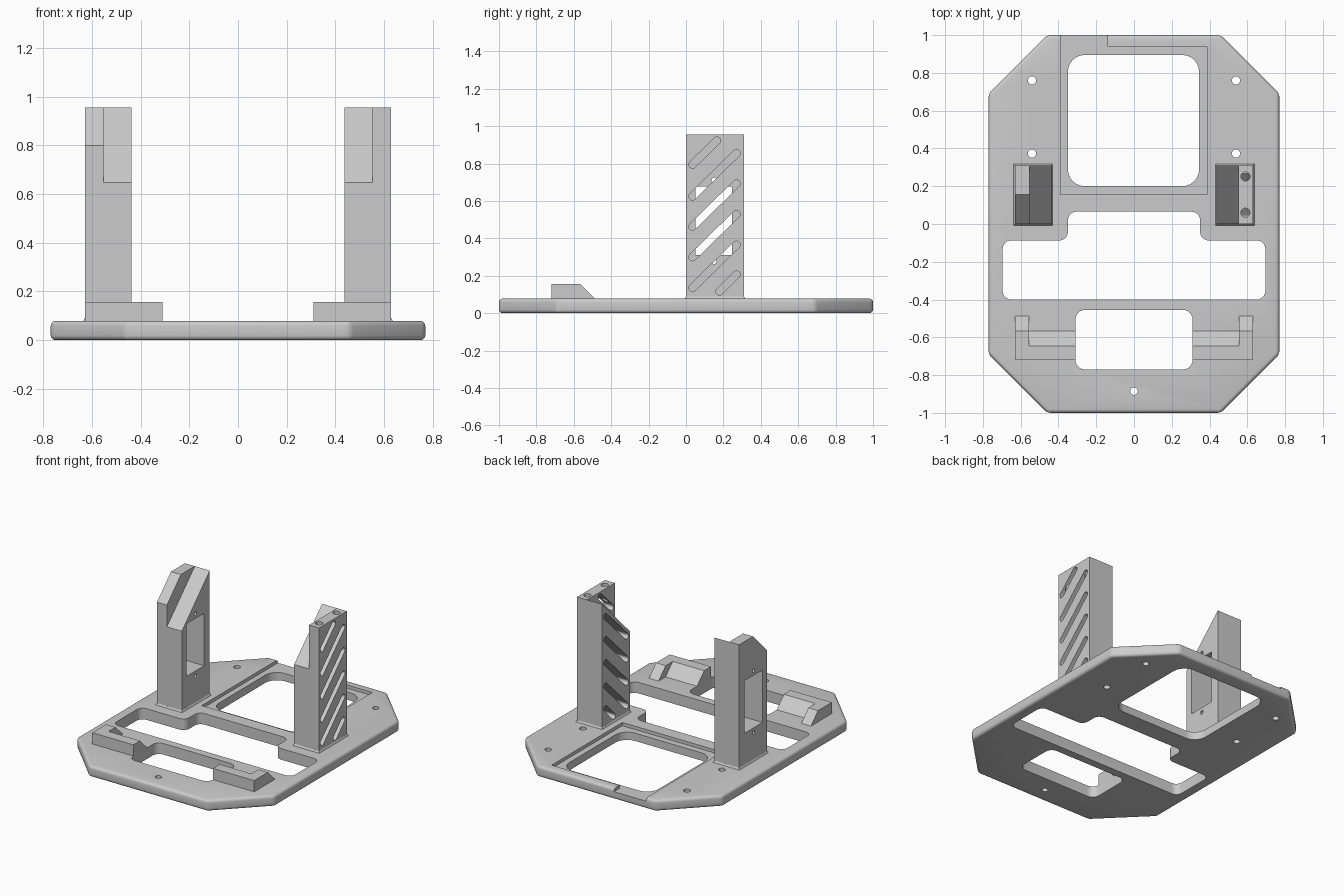
import bpy, bmesh, math
from mathutils import Vector

cube = bpy.data.objects.get("Cube")
if cube:
    bpy.data.objects.remove(cube, do_unlink=True)

grey = bpy.data.materials.new("light grey")
grey.use_nodes = True
COLOUR = (0.6, 0.6, 0.6, 1)
grey.diffuse_color = COLOUR
grey.node_tree.nodes["Principled BSDF"].inputs["Base Color"].default_value = COLOUR

TOP = 0.078       # plate thickness
SEAT = 0.072      # parts sink slightly into the plate


def prism(name, pts, axis, lo, hi, bevel=0, taper=0):
    """Extrude a 2D outline along x (points are y, z) or z (points are x, y)."""
    bm = bmesh.new()
    place = (lambda p, d: (d, p[0], p[1])) if axis == "x" else (lambda p, d: (p[0], p[1], d))
    face = bm.faces.new([bm.verts.new(place(p, lo)) for p in pts])
    ext = bmesh.ops.extrude_face_region(bm, geom=[face])
    moved = [v for v in ext["geom"] if isinstance(v, bmesh.types.BMVert)]
    bmesh.ops.translate(bm, verts=moved, vec=place((0, 0), hi - lo))
    if taper:
        mid = sum((v.co for v in moved), Vector()) / len(moved)
        for v in moved:
            for i in (0, 1):
                v.co[i] -= math.copysign(taper, v.co[i] - mid[i])
    bmesh.ops.recalc_face_normals(bm, faces=bm.faces)
    if bevel:
        bmesh.ops.bevel(bm, geom=bm.edges[:], offset=bevel, segments=4,
                        profile=0.5, affect="EDGES")
    mesh = bpy.data.meshes.new(name)
    bm.to_mesh(mesh)
    bm.free()
    mesh.materials.append(grey)
    obj = bpy.data.objects.new(name, mesh)
    bpy.context.collection.objects.link(obj)
    return obj


def combine(obj, others, operation):
    """Apply booleans and remove the helper objects."""
    bpy.context.view_layer.objects.active = obj
    for other in others:
        mod = obj.modifiers.new("cut", "BOOLEAN")
        mod.operation, mod.object, mod.solver = operation, other, "EXACT"
        bpy.ops.object.modifier_apply(modifier=mod.name)
        bpy.data.objects.remove(other, do_unlink=True)


def rect(x0, y0, x1, y1):
    return [(x0, y0), (x1, y0), (x1, y1), (x0, y1)]


def rounded(pts, r, steps=6):
    """Fillet every right-angled corner of an outline."""
    out = []
    for i, p in enumerate(pts):
        p = Vector(p)
        a = (Vector(pts[i - 1]) - p).normalized() * r
        b = (Vector(pts[(i + 1) % len(pts)]) - p).normalized() * r
        for k in range(steps + 1):
            t = math.pi / 2 * k / steps
            out.append(p + a * (1 - math.sin(t)) + b * (1 - math.cos(t)))
    return out


def circle(x, y, r, n=20):
    return [(x + r * math.cos(math.tau * k / n), y + r * math.sin(math.tau * k / n))
            for k in range(n)]


def slot(p, q, r, n=8):
    """Round-ended slot outline from p to q."""
    ang = math.atan2(q[1] - p[1], q[0] - p[0])
    return [(c[0] + r * math.cos(ang + s + math.pi * k / n),
             c[1] + r * math.sin(ang + s + math.pi * k / n))
            for c, s in ((p, math.pi / 2), (q, -math.pi / 2)) for k in range(n + 1)]


def finish(obj):
    bpy.ops.object.select_all(action="DESELECT")
    obj.select_set(True)
    bpy.context.view_layer.objects.active = obj
    bpy.ops.object.shade_smooth_by_angle(angle=math.radians(32))


# Base plate: rounded octagon
octagon = [(0.46, 1), (0.77, 0.69), (0.77, -0.69), (0.46, -1),
           (-0.46, -1), (-0.77, -0.69), (-0.77, 0.69), (-0.46, 1)]
plate = prism("base_plate", octagon, "z", 0, TOP, bevel=0.02)

# Plate openings, screw holes and stepped recess
tee = [(-0.695, -0.4), (0.695, -0.4), (0.695, -0.087), (0.35, -0.087),
       (0.35, 0.065), (-0.35, 0.065), (-0.35, -0.087), (-0.695, -0.087)]
recess = [(-0.39, 0.155), (0.387, 0.155), (0.387, 0.94),
          (-0.14, 0.94), (-0.14, 1.1), (-0.39, 1.1)]
openings = [rounded(rect(-0.35, 0.2, 0.345, 0.895), 0.09),
            rounded(rect(-0.31, -0.77, 0.31, -0.455), 0.05),
            rounded(tee, 0.045), circle(0, -0.885, 0.02)]
openings += [circle(x, y, 0.022) for x in (-0.54, 0.54) for y in (0.373, 0.76)]
cutters = [prism("cutter", o, "z", -0.1, 0.2) for o in openings]
cutters.append(prism("cutter", recess, "z", 0.055, 0.2))
combine(plate, cutters, "DIFFERENCE")
finish(plate)

# Towers: sloped inner half, taller outer half, flared foot
HIGH, DEEP = 0.955, 0.31
sloped = [(0, SEAT), (DEEP, SEAT), (DEEP, HIGH), (0, 0.647)]
square = rect(0, SEAT, DEEP, HIGH)
chamfered = [(0, SEAT), (DEEP, SEAT), (DEEP, HIGH), (0.155, HIGH), (0, 0.8)]


def tower(name, side, outer_profile):
    inner = sorted((side * 0.437, side * 0.553))
    outer = sorted((side * 0.553, side * 0.63))
    x0, x1 = sorted((side * 0.427, side * 0.64))
    body = prism(name, sloped, "x", *inner)
    shell = prism("outer", outer_profile, "x", *outer)
    skirt = prism("skirt", rect(x0, -0.01, x1, DEEP + 0.01), "z", SEAT, TOP + 0.012, taper=0.0099)
    combine(body, [shell, skirt], "UNION")
    return body


# Right tower: side window with two screw holes
right_tower = tower("right_tower", -1, chamfered)
shapes = [rect(0.05, 0.31, 0.247, 0.678), circle(0.15, 0.712, 0.013), circle(0.15, 0.276, 0.013)]
combine(right_tower, [prism("cutter", s, "x", -0.8, -0.3) for s in shapes], "DIFFERENCE")
finish(right_tower)

# Left tower: diagonal vent slots and two holes in the top
left_tower = tower("left_tower", 1, square)
runs = [((0.035, 0.795), (0.165, 0.922))]
runs += [((0.035, z), (0.27, z + 0.23)) for z in (0.625, 0.463, 0.3, 0.136)]
runs.append(((0.18, 0.117), (0.27, 0.207)))
cutters = [prism("cutter", slot(p, q, 0.02), "x", 0.3, 0.8) for p, q in runs]
cutters += [prism("cutter", circle(0.59, y, 0.024), "z", 0.825, 1.1) for y in (0.06, 0.252)]
combine(left_tower, cutters, "DIFFERENCE")
finish(left_tower)

# Front L-shaped brackets with sloped backs
RIM = 0.157


def bracket_profile(back):
    return [(-0.72, SEAT), (-0.72, RIM), (back, RIM),
            (back + RIM - TOP, TOP), (back + RIM - TOP, SEAT)]


for name, side in (("right_bracket", -1), ("left_bracket", 1)):
    bar = prism(name, bracket_profile(-0.645), "x", *sorted((side * 0.31, side * 0.555)))
    arm = prism("arm", bracket_profile(-0.567), "x", *sorted((side * 0.555, side * 0.63)))
    combine(bar, [arm], "UNION")
    finish(bar)
